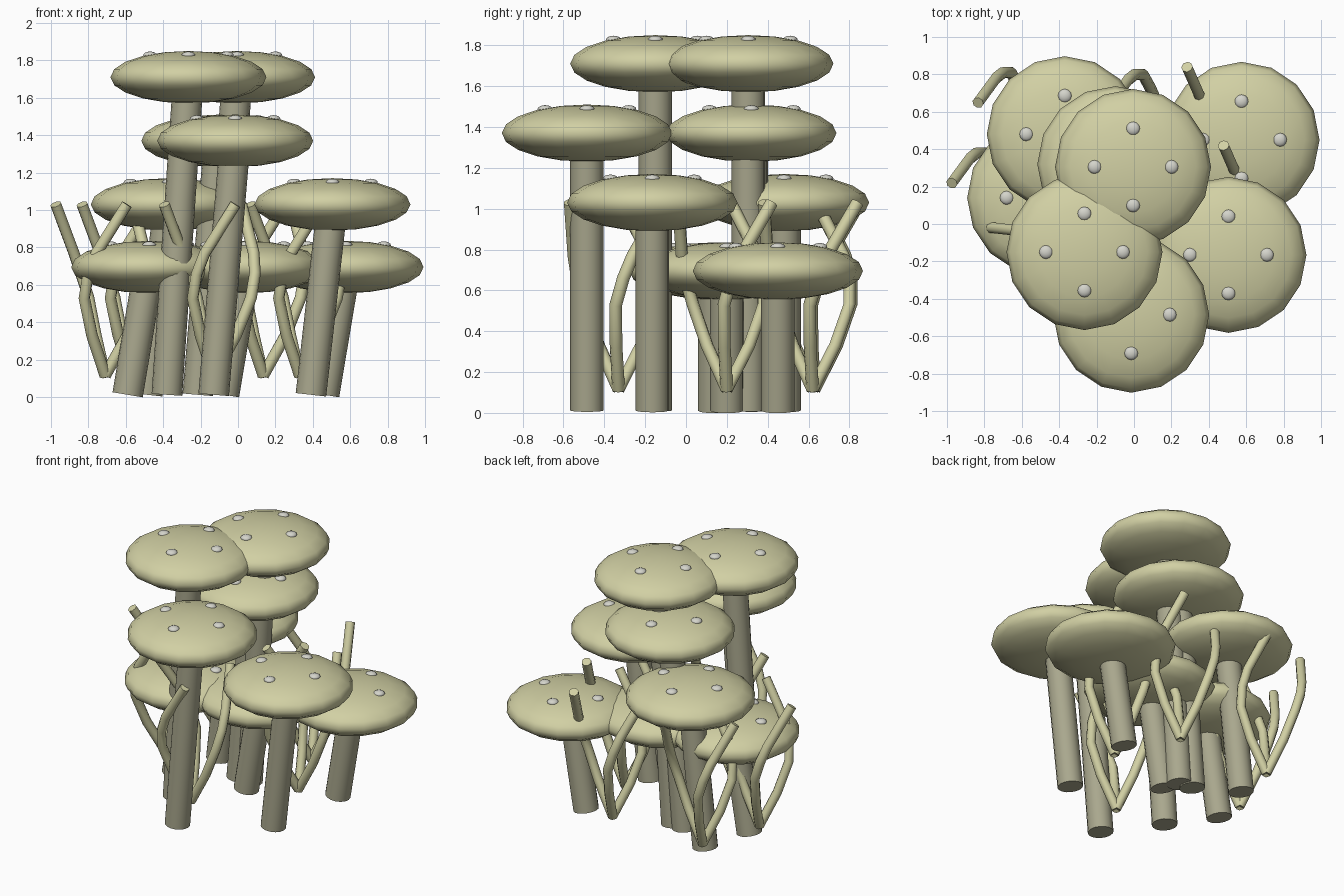
import bpy
from math import radians, cos, sin
from mathutils import Vector

if "Cube" in bpy.data.objects:
    bpy.data.objects.remove(bpy.data.objects["Cube"])


def material(name, rgb):
    mat = bpy.data.materials.new(name)
    mat.use_nodes = True
    mat.diffuse_color = (*rgb, 1)
    mat.node_tree.nodes["Principled BSDF"].inputs["Base Color"].default_value = (*rgb, 1)
    return mat


CAP = material("pale_olive", (0.64, 0.63, 0.37))
STEM = material("grey_olive", (0.40, 0.39, 0.27))
SPOT = material("off_white", (0.66, 0.66, 0.60))


def finish(name, mat, angle=60):
    obj = bpy.context.object
    obj.name = name
    obj.data.materials.append(mat)
    bpy.ops.object.shade_smooth_by_angle(angle=radians(angle))
    return obj


def ellipsoid(name, loc, radius, height, mat, segments, rings):
    bpy.ops.mesh.primitive_uv_sphere_add(segments=segments, ring_count=rings, location=loc)
    bpy.context.object.scale = (radius, radius, height)
    bpy.ops.object.transform_apply(location=False, rotation=False)
    finish(name, mat)


def mushroom(x, y, z):
    # Leaning stem up to the middle of the cap
    base, top = Vector((x - 0.115, y, 0.012)), Vector((x, y, z))
    axis = top - base
    bpy.ops.mesh.primitive_cylinder_add(
        vertices=16, radius=0.082, depth=axis.length, location=(base + top) / 2,
        rotation=axis.to_track_quat("Z", "Y").to_euler())
    finish("mushroom_stem", STEM, 40)
    # Flattened cap with four spots
    ellipsoid("mushroom_cap", (x, y, z), 0.417, 0.14, CAP, 16, 10)
    for dx, dy in ((1, 0), (0, 1), (-1, 0), (0, -1)):
        ellipsoid("cap_spot", (x + 0.205 * dx, y + 0.205 * dy, z + 0.117),
                  0.037, 0.02, SPOT, 12, 8)


# Radius, angle and height along one twisting shoot
SHOOT = ((0, 114, 0.115), (0.12, 114, 0.33), (0.2, 116, 0.53),
         (0.222, 126, 0.66), (0.225, 138, 0.77), (0.265, 176, 1.03))


def sprout(x, y):
    # Three shoots spiralling out of one root
    curve = bpy.data.curves.new("sprout", "CURVE")
    curve.dimensions = "3D"
    curve.bevel_depth = 0.031
    curve.bevel_resolution = 2
    curve.use_fill_caps = True
    for turn in (0, 120, 240):
        spline = curve.splines.new("POLY")
        spline.points.add(len(SHOOT) - 1)
        for point, (r, angle, z) in zip(spline.points, SHOOT):
            a = radians(angle + turn)
            point.co = (r * cos(a), r * sin(a), z, 1)
    obj = bpy.data.objects.new("sprout", curve)
    obj.location = (x, y, 0)
    bpy.context.collection.objects.link(obj)
    bpy.ops.object.select_all(action="DESELECT")
    obj.select_set(True)
    bpy.context.view_layer.objects.active = obj
    bpy.ops.object.convert(target="MESH")
    finish("sprout", CAP)


# Mushrooms in four tiers
TIERS = {
    1.71: ((-0.265, -0.15), (-0.005, 0.305)),
    1.37: ((-0.015, -0.485), (-0.10, 0.32)),
    1.03: ((-0.37, 0.48), (0.505, -0.165)),
    0.695: ((-0.475, 0.14), (0.04, 0.20), (0.575, 0.45)),
}
for height, spots in TIERS.items():
    for px, py in spots:
        mushroom(px, py, height)

# Sprouts between the stems
for px, py in ((-0.71, 0.2), (-0.57, 0.63), (0.135, 0.62), (0.33, 0.2), (-0.13, -0.33)):
    sprout(px, py)
